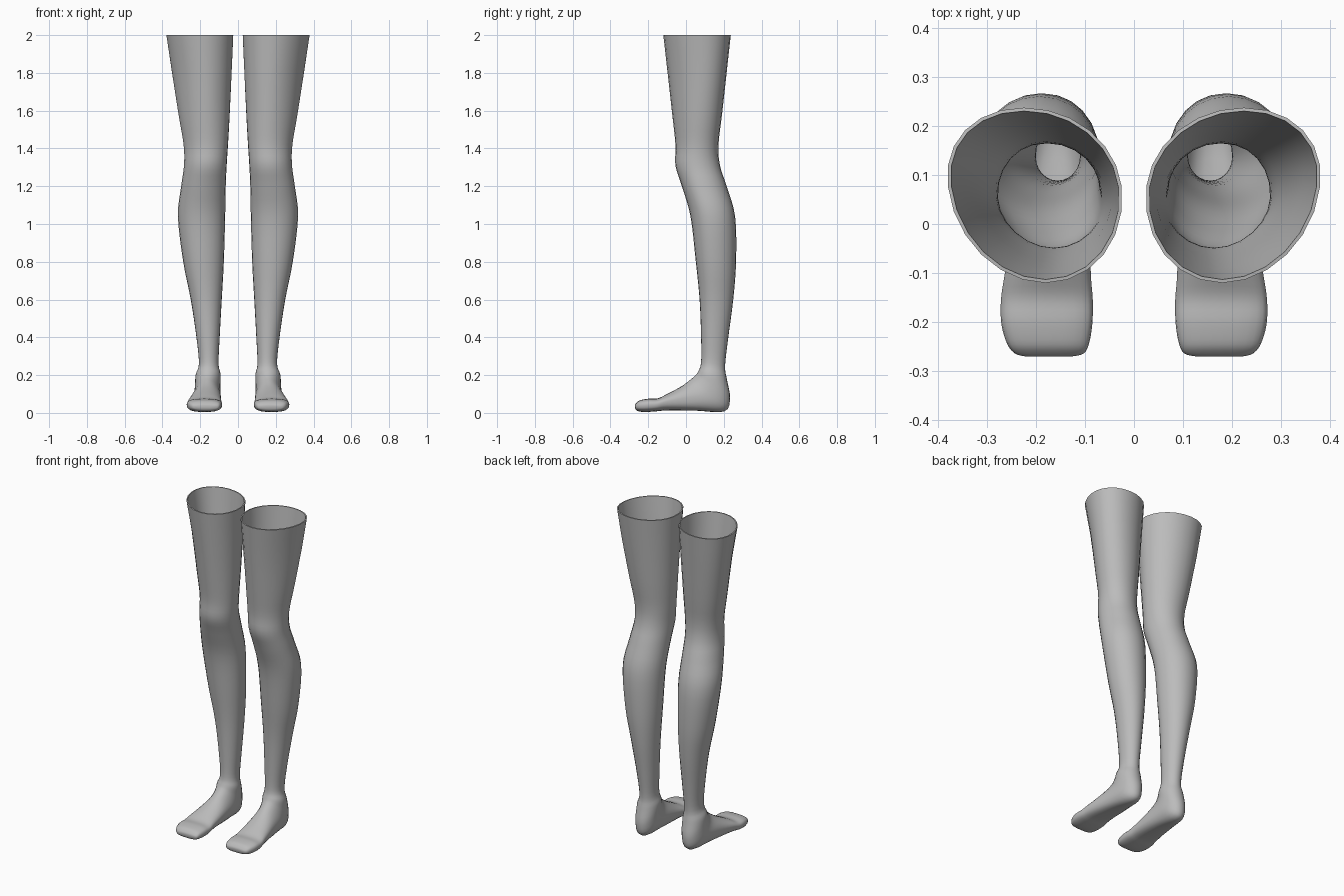
import bpy, bmesh, math

if "Cube" in bpy.data.objects:
    bpy.data.objects.remove(bpy.data.objects["Cube"])

SEG = 24      # sides around the stocking
SUB = 4       # smooth steps between stations

# Level leg sections: height, front y, back y, inner x, outer x
LEG = [
    (2.0, -.12, .237, .025, .379),
    (1.6, -.075, .193, .043, .318),
    (1.42, -.056, .172, .053, .288),
    (1.31, -.056, .180, .060, .286),   # knee
    (1.2, -.022, .215, .065, .301),
    (1.04, .024, .260, .068, .318),    # calf
    (.8, .052, .265, .075, .290),
    (.6, .072, .250, .086, .250),
    (.4, .080, .224, .097, .220),
]
# Tilted foot sections: top y, top z, sole y, sole z, inner x, outer x
FOOT = [
    (.080, .27, .207, .25, .103, .207),
    (.066, .222, .216, .18, .092, .224),   # ankle
    (.048, .197, .233, .08, .093, .228),   # heel
    (.020, .173, .203, .008, .092, .233),
    (-.025, .14, .05, .012, .090, .245),   # arch
    (-.10, .10, -.10, .013, .088, .263),
    (-.15, .077, -.16, .008, .084, .271),  # ball
    (-.20, .075, -.21, .005, .085, .270),
    (-.245, .066, -.245, .007, .092, .258),
    (-.265, .05, -.263, .014, .103, .242),
    (-.270, .04, -.269, .024, .125, .222),
]


def clamp(v):
    return max(0, min(1, v))


def spline(p0, p1, p2, p3, t):
    """Smooth blend from p1 to p2."""
    return [.5 * (2 * b + (c - a) * t + (2 * a - 5 * b + 4 * c - d) * t * t
                  + (3 * b - a - 3 * c + d) * t ** 3)
            for a, b, c, d in zip(p0, p1, p2, p3)]


def all_sections():
    stations = [(f, z, b, z, i, o) for z, f, b, i, o in LEG] + FOOT
    last = len(stations) - 1
    for i in range(last):
        p = [stations[min(max(i + k, 0), last)] for k in (-1, 0, 1, 2)]
        for s in range(SUB):
            yield spline(*p, s / SUB)
    yield stations[-1]


def power(v, e):
    return math.copysign(abs(v) ** e, v)


def ring(section, side):
    """Rounded cross-section spanning a front point and a back point."""
    fy, fz, by, bz, xi, xo = section
    thigh = clamp((fz - 1.2) / .6)           # egg shape narrowing forward
    sole = clamp((.16 - by) / .12) if fz < .2 else 0    # flat sole
    toe = clamp((-.08 - fy) / .1)            # squarer toes
    front = 1 + .12 * thigh - .28 * toe
    back = .97 - .25 * sole
    skew = .022 * thigh
    mid = .45 + .1 * thigh
    cy, cz = fy + (by - fy) * mid, fz + (bz - fz) * mid
    cx, hw = (xi + xo) / 2, (xo - xi) / 2
    pts = []
    for k in range(SEG):
        a = 2 * math.pi * k / SEG
        c, s = math.cos(a), math.sin(a)
        e = front if s > 0 else back
        u = abs(s) ** e
        ty, tz = (fy, fz) if s > 0 else (by, bz)
        x = cx + hw * power(c, e) - skew * s
        pts.append((side * x, cy + (ty - cy) * u, cz + (tz - cz) * u))
    return pts


def stocking(name, side, mat):
    bm = bmesh.new()
    rings = [[bm.verts.new(p) for p in ring(sec, side)] for sec in all_sections()]
    for a, b in zip(rings, rings[1:]):
        for k in range(SEG):
            n = (k + 1) % SEG
            bm.faces.new((a[k], a[n], b[n], b[k]))
    bm.faces.new(rings[-1])                  # closed toe, open top
    bmesh.ops.recalc_face_normals(bm, faces=bm.faces)
    bm.normal_update()
    tip = min(bm.faces, key=lambda q: q.calc_center_median().y)
    if tip.normal.y > 0:
        bmesh.ops.reverse_faces(bm, faces=bm.faces)
    me = bpy.data.meshes.new(name)
    bm.to_mesh(me)
    bm.free()
    ob = bpy.data.objects.new(name, me)
    bpy.context.collection.objects.link(ob)
    me.materials.append(mat)
    # thin fabric with a visible rim at the top
    mod = ob.modifiers.new("fabric", 'SOLIDIFY')
    mod.thickness = .007
    mod.offset = -1
    bpy.ops.object.select_all(action='DESELECT')
    ob.select_set(True)
    bpy.context.view_layer.objects.active = ob
    bpy.ops.object.modifier_apply(modifier=mod.name)
    bpy.ops.object.shade_smooth_by_angle(angle=math.radians(50))


grey = bpy.data.materials.new("fabric grey")
grey.diffuse_color = (.5, .5, .5, 1)
grey.use_nodes = True
grey.node_tree.nodes["Principled BSDF"].inputs["Base Color"].default_value = grey.diffuse_color
stocking("left_stocking", 1, grey)
stocking("right_stocking", -1, grey)
